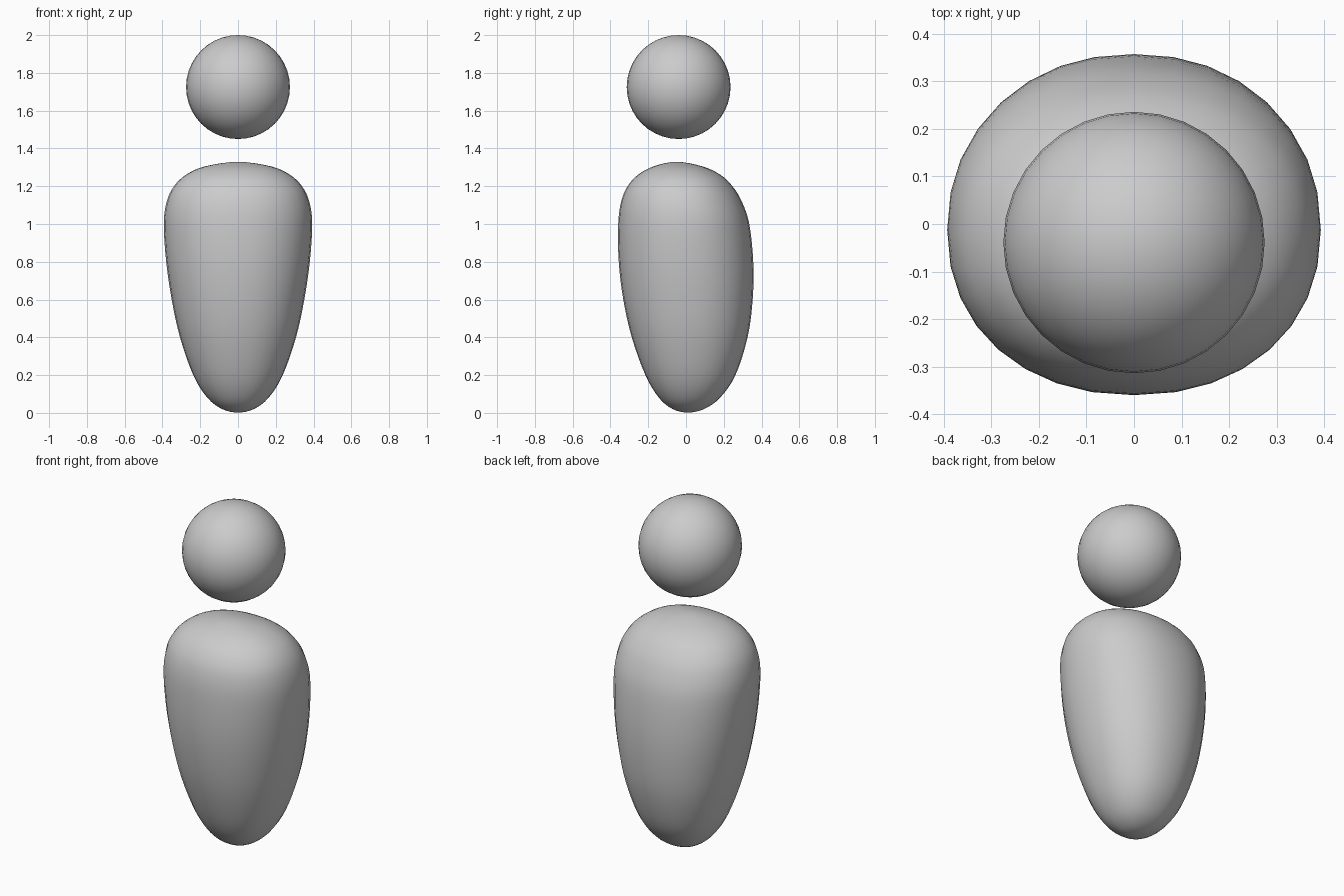
import bpy, bmesh
from math import cos, sin, pi, copysign

cube = bpy.data.objects.get("Cube")
if cube:
    bpy.data.objects.remove(cube, do_unlink=True)

grey = bpy.data.materials.new("plain grey")
grey.use_nodes = True
colour = (0.6, 0.6, 0.6, 1)
grey.diffuse_color = colour
grey.node_tree.nodes["Principled BSDF"].inputs["Base Color"].default_value = colour


def finish(name, bm):
    bmesh.ops.recalc_face_normals(bm, faces=bm.faces)
    mesh = bpy.data.meshes.new(name)
    bm.to_mesh(mesh)
    bm.free()
    mesh.materials.append(grey)
    mesh.shade_smooth()
    obj = bpy.data.objects.new(name, mesh)
    bpy.context.collection.objects.link(obj)


# Head: floating ball
bm = bmesh.new()
bmesh.ops.create_uvsphere(bm, u_segments=32, v_segments=20, radius=0.275)
bmesh.ops.translate(bm, verts=bm.verts, vec=(0, -0.039, 1.725))
finish("head", bm)

# Body stations: height, half width, front y, back y
stations = [
    (0.002, 0, 0.01, 0.01), (0.02, 0.083, -0.07, 0.095),
    (0.08, 0.162, -0.143, 0.18), (0.2, 0.237, -0.215, 0.262),
    (0.4, 0.307, -0.287, 0.326), (0.6, 0.351, -0.332, 0.353),
    (0.8, 0.38, -0.356, 0.356), (1.0, 0.393, -0.359, 0.335),
    (1.12, 0.377, -0.343, 0.295), (1.2, 0.339, -0.309, 0.246),
    (1.26, 0.276, -0.255, 0.183), (1.305, 0.175, -0.172, 0.087),
    (1.329, 0, -0.05, -0.05)]


def across(s):
    """Continue the profile over a pole."""
    return (s[0], -s[1], s[3], s[2])


def spline(a, b, c, d, t):
    return [(2*q + (r - p)*t + (2*p - 5*q + 4*r - s)*t*t
             + (3*q - p - 3*r + s)*t**3) / 2 for p, q, r, s in zip(a, b, c, d)]


points = [across(stations[1])] + stations + [across(stations[-2])]
STEPS, SIDES, ROUND = 4, 32, 0.92
rows = [spline(*points[i:i + 4], k / STEPS)
        for i in range(len(stations) - 1) for k in range(STEPS)][1:]


def bulge(v):
    return copysign(abs(v) ** ROUND, v)


# Body: slightly squared oval sections lofted between two poles
bm = bmesh.new()
rings = []
for z, w, front, back in rows:
    mid, depth = (front + back) / 2, (back - front) / 2
    rings.append([bm.verts.new((w * bulge(cos(2*pi*j / SIDES)),
                                mid + depth * bulge(sin(2*pi*j / SIDES)), z))
                  for j in range(SIDES)])
bottom, top = [bm.verts.new((0, s[2], s[0])) for s in (stations[0], stations[-1])]
for j in range(SIDES):
    n = (j + 1) % SIDES
    for low, high in zip(rings, rings[1:]):
        bm.faces.new((low[j], low[n], high[n], high[j]))
    bm.faces.new((bottom, rings[0][n], rings[0][j]))
    bm.faces.new((top, rings[-1][j], rings[-1][n]))
finish("body", bm)
